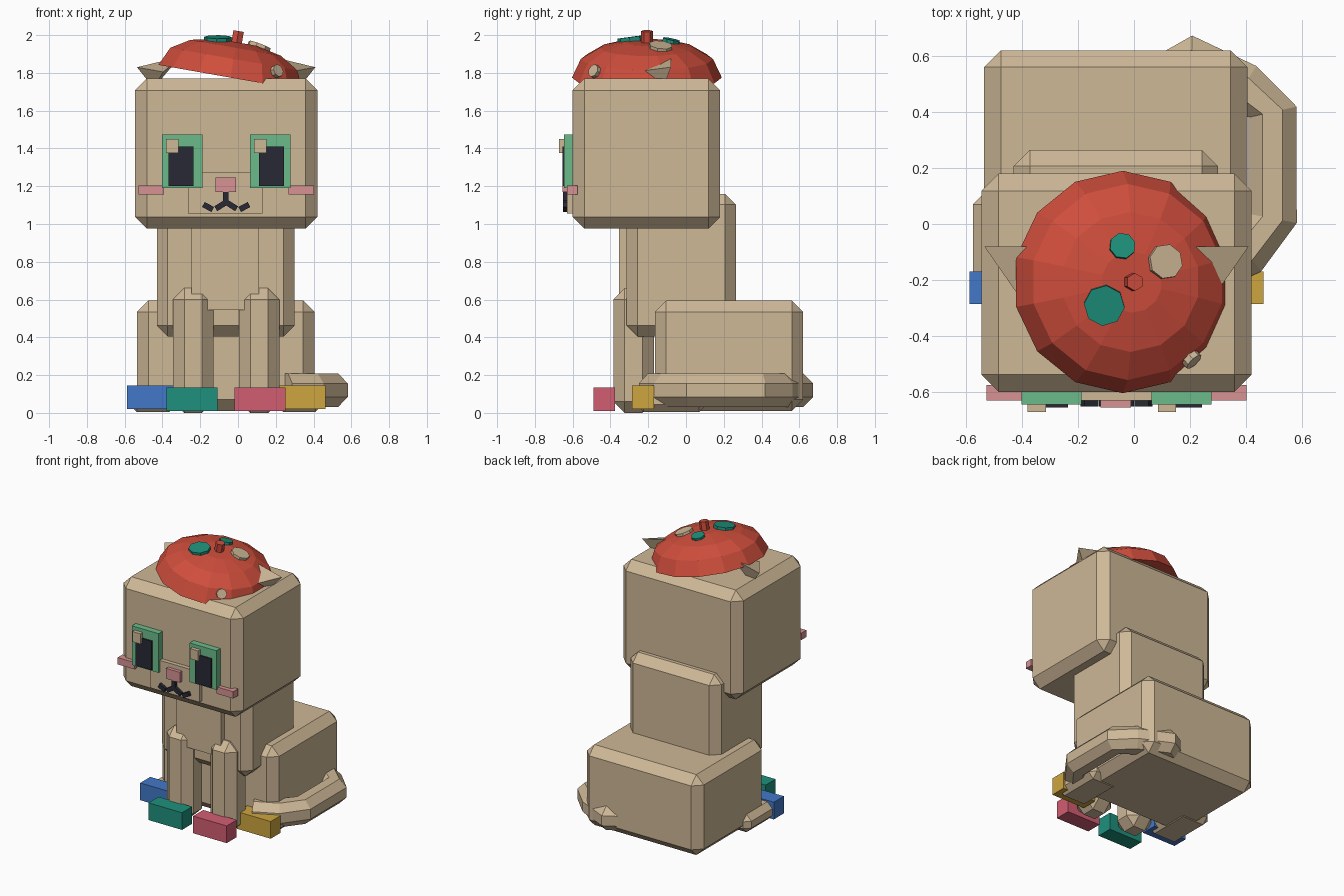
import bpy, bmesh, math
from mathutils import Matrix, Vector

if "Cube" in bpy.data.objects:
    bpy.data.objects.remove(bpy.data.objects["Cube"])

CX = -0.0625  # the head and body are mirrored about this x


def mat(name, r, g, b):
    m = bpy.data.materials.new(name)
    m.diffuse_color = (r, g, b, 1)
    m.use_nodes = True
    m.node_tree.nodes["Principled BSDF"].inputs["Base Color"].default_value = m.diffuse_color
    return m


FUR = mat("beige fur", .62, .48, .31)
RED = mat("red felt", .62, .075, .045)
TEAL = mat("teal", .013, .28, .20)
BLUE = mat("blue", .055, .19, .58)
ROSE = mat("rose", .65, .11, .17)
GOLD = mat("gold", .62, .38, .05)
GREEN = mat("eye green", .15, .50, .26)
DARK = mat("near black", .022, .022, .035)
PINK = mat("soft pink", .68, .29, .29)


def finish(name, bm, material):
    bmesh.ops.recalc_face_normals(bm, faces=bm.faces)
    me = bpy.data.meshes.new(name)
    bm.to_mesh(me)
    bm.free()
    me.materials.append(material)
    ob = bpy.data.objects.new(name, me)
    bpy.context.collection.objects.link(ob)
    return ob


def box(name, material, x, y, z, chamfer=0, roll=0):
    """Box from (min, max) ranges, optionally chamfered or rolled about y."""
    bm = bmesh.new()
    size = [r[1] - r[0] for r in (x, y, z)]
    mid = [(r[0] + r[1]) / 2 for r in (x, y, z)]
    bmesh.ops.create_cube(bm, size=1, matrix=Matrix.Diagonal((*size, 1)))
    if chamfer:
        bmesh.ops.bevel(bm, geom=bm.edges[:], offset=chamfer, segments=1,
                        affect='EDGES', profile=0.5)
    bm.transform(Matrix.Translation(mid) @ Matrix.Rotation(roll, 4, 'Y'))
    return finish(name, bm, material)


def span(side, a, b):
    """x range at distances a..b from the mirror plane."""
    return tuple(sorted((CX + side * a, CX + side * b)))


# Main masses
box("head", FUR, (-.545, .42), (-.60, .18), (.975, 1.77), .062)
box("torso", FUR, (-.43, .30), (-.315, .265), (.405, 1.16), .058)
box("chest_plate", FUR, (-.245, .11), (-.355, -.30), (.545, 1.0))
box("hips", FUR, (-.535, .405), (-.165, .62), (.01, .595), .06)

# Legs, paws and coloured toe caps
for side, tag, front_col, back_col in ((-1, "left", TEAL, BLUE),
                                       (1, "right", ROSE, GOLD)):
    box("front_leg_" + tag, FUR, span(side, .068, .282), (-.385, -.17), (0, .66), .06)
    box("front_toes_" + tag, front_col, span(side, .045, .315), (-.49, -.375), (.01, .135))
    box("hind_paw_" + tag, FUR, span(side, .262, .513), (-.265, .11), (.005, .135), .04)
    box("hind_toes_" + tag, back_col, span(side, .255, .525), (-.285, -.17), (.02, .145))

# Face
box("muzzle", FUR, (-.265, .13), (-.63, -.59), (1.055, 1.275))
box("nose", PINK, (-.12, -.01), (-.655, -.60), (1.17, 1.245))
for side, tag in ((-1, "left"), (1, "right")):
    box("eye_" + tag, GREEN, span(side, .125, .34), (-.645, -.59), (1.19, 1.475))
    box("pupil_" + tag, DARK, span(side, .174, .305), (-.655, -.64), (1.20, 1.41))
    box("cheek_" + tag, PINK, span(side, .33, .465), (-.63, -.575), (1.155, 1.205))
    # Mouth strokes: inner slopes down outward, outer slopes up
    box("mouth_inner_" + tag, DARK, span(side, -.005, .06), (-.652, -.62),
        (1.083, 1.113), 0, side * math.radians(32))
    box("mouth_outer_" + tag, DARK, span(side, .068, .124), (-.652, -.62),
        (1.075, 1.105), 0, -side * math.radians(28))
box("mouth_stem", DARK, (-.08, -.05), (-.652, -.62), (1.10, 1.18))
for tag, x in (("left", -.38), ("right", .085)):
    box("eye_glint_" + tag, FUR, (x, x + .065), (-.672, -.64), (1.375, 1.45))

# Ears: small tilted pyramids
for side, tag in ((-1, "left"), (1, "right")):
    bm = bmesh.new()
    vs = [bm.verts.new((CX + side * x, y, z)) for x, y, z in
          ((.472, -.08, 1.83), (.243, -.08, 1.885), (.333, -.28, 1.805), (.385, -.12, 1.72))]
    for tri in ((0, 1, 2), (0, 1, 3), (1, 2, 3), (0, 2, 3)):
        bm.faces.new([vs[i] for i in tri])
    finish("ear_" + tag, bm, FUR)

# Beret: lathed 14-sided dome, tilted down to the right
TILT = Matrix.Translation((-.04, -.207, 1.775)) @ Matrix.Rotation(math.radians(10), 4, 'Y')
PROFILE = [(.397, 0), (.35, .10), (.25, .16), (.11, .19)]
N = 14
bm = bmesh.new()
rings = [[bm.verts.new((r * math.sin(2 * math.pi * i / N), r * math.cos(2 * math.pi * i / N), h))
          for i in range(N)] for r, h in PROFILE]
for a, b in zip(rings, rings[1:]):
    for i in range(N):
        j = (i + 1) % N
        bm.faces.new((a[i], a[j], b[j], b[i]))
bm.faces.new(rings[0])
bm.faces.new(rings[-1])
bm.transform(TILT)
finish("beret", bm, RED)


def dome(r):
    """Height and slope of the beret at radius r."""
    for (r0, h0), (r1, h1) in zip(PROFILE, PROFILE[1:]):
        if r1 <= r <= r0:
            s = (h1 - h0) / (r1 - r0)
            return h0 + s * (r - r0), s
    return PROFILE[-1][1], 0


def disc(name, material, x, y, radius, depth, sides, lift=0):
    """Short prism standing on the beret at local (x, y)."""
    r = math.hypot(x, y)
    h, s = dome(r)
    normal = Vector((-s * x / r, -s * y / r, 1)) if r > 0 else Vector((0, 0, 1))
    turn = normal.to_track_quat('Z', 'Y').to_matrix().to_4x4()
    bm = bmesh.new()
    bmesh.ops.create_cone(bm, cap_ends=True, segments=sides, radius1=radius,
                          radius2=radius, depth=depth)
    bm.transform(TILT @ Matrix.Translation((x, y, h + lift)) @ turn)
    finish(name, bm, material)


disc("beret_stem", RED, 0, 0, .032, .09, 6, .015)
disc("beret_spot_large", TEAL, -.10, -.083, .073, .03, 8)
disc("beret_spot_small", TEAL, -.035, .127, .047, .03, 8)
disc("beret_spot_pale", FUR, .12, .072, .063, .03, 8)
disc("beret_spot_rim", FUR, .235, -.275, .035, .03, 8)

# Tail: octagonal tube wrapped round the right side
PATH = [Vector(p) for p in ((.08, .50, .12), (.205, .585, .12), (.39, .49, .12), (.495, .40, .12),
                            (.495, .02, .12), (.40, -.10, .12), (.25, -.17, .12))]
R = .095
bm = bmesh.new()
rings = []
for k, p in enumerate(PATH):
    d = (PATH[min(k + 1, len(PATH) - 1)] - PATH[max(k - 1, 0)]).normalized()
    side = d.cross(Vector((0, 0, 1)))
    rings.append([bm.verts.new(p + R * (side * math.cos(t) + Vector((0, 0, math.sin(t)))))
                  for t in (math.pi / 8 + i * math.pi / 4 for i in range(8))])
for a, b in zip(rings, rings[1:]):
    for i in range(8):
        j = (i + 1) % 8
        bm.faces.new((a[i], a[j], b[j], b[i]))
bm.faces.new(rings[0])
bm.faces.new(rings[-1])
finish("tail", bm, FUR)
